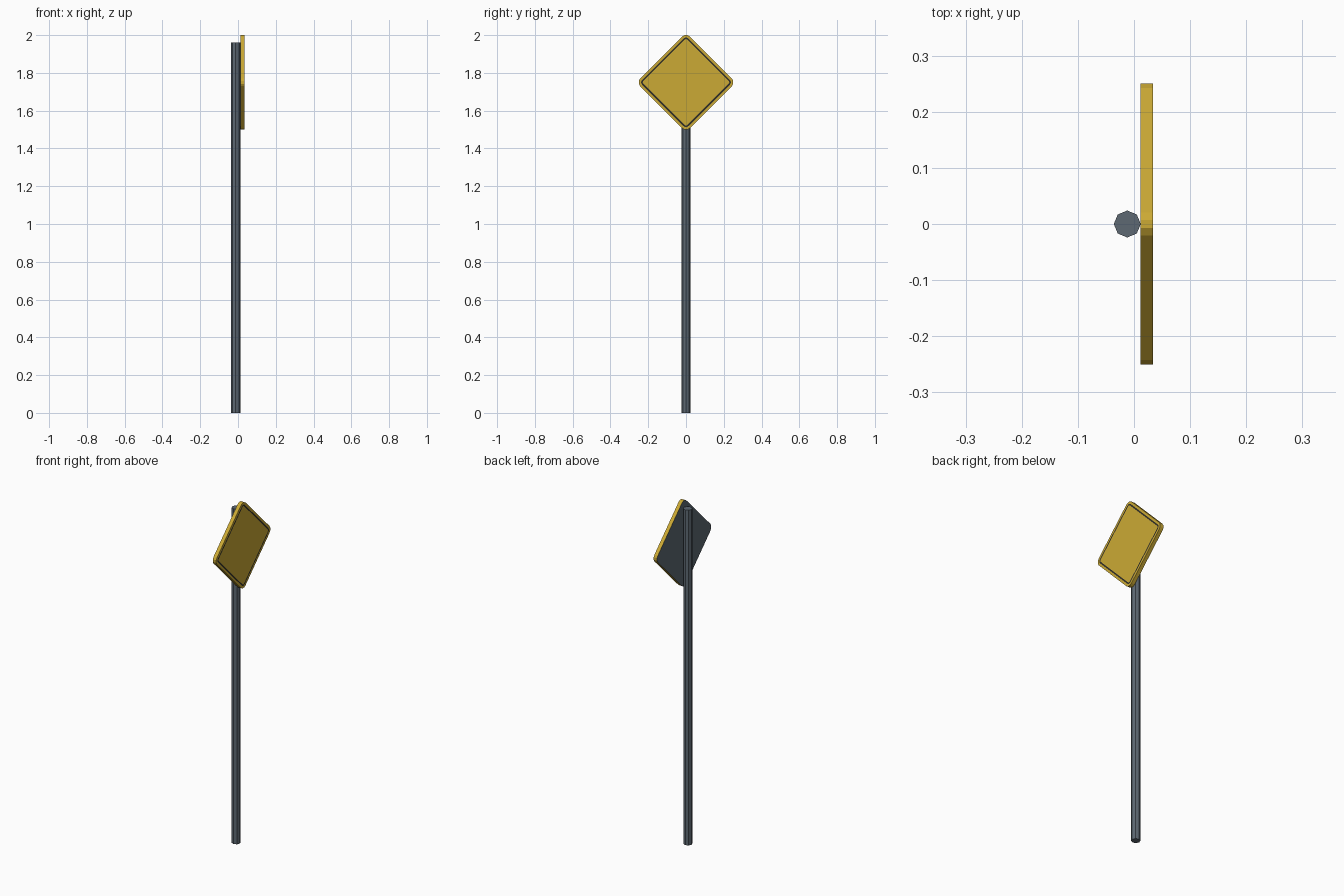
import bpy, bmesh
from math import radians, cos, sin
from mathutils import Vector

if "Cube" in bpy.data.objects:
    bpy.data.objects.remove(bpy.data.objects["Cube"])


def material(name, color):
    m = bpy.data.materials.new(name)
    m.diffuse_color = (*color, 1)
    m.use_nodes = True
    m.node_tree.nodes["Principled BSDF"].inputs["Base Color"].default_value = m.diffuse_color
    return m


yellow = material("sign_yellow", (0.60, 0.40, 0.035))
black = material("border_black", (0.03, 0.028, 0.02))
steel = material("dark_steel", (0.11, 0.14, 0.17))


def finish(bm, name, mats):
    bmesh.ops.recalc_face_normals(bm, faces=bm.faces)
    me = bpy.data.meshes.new(name)
    bm.to_mesh(me)
    bm.free()
    for m in mats:
        me.materials.append(m)
    ob = bpy.data.objects.new(name, me)
    bpy.context.collection.objects.link(ob)
    return ob


# Eight-sided post
H, R = 1.96, 0.024
bm = bmesh.new()
bmesh.ops.create_cone(bm, cap_ends=True, segments=8, radius1=R, radius2=R, depth=H)
bmesh.ops.translate(bm, verts=bm.verts, vec=(-0.012, 0, H / 2))
finish(bm, "post", [steel])

# Diamond plate with rounded corners, painted border on the front
X0, X1, ZC, HALF, CR = 0.012, 0.034, 1.75, 0.25, 0.029
reach = HALF - CR * cos(radians(15))
bm = bmesh.new()
verts = []
for corner in range(4):
    a = radians(90 * corner)
    for step in (-45, -15, 15, 45):
        b = a + radians(step)
        verts.append(bm.verts.new((X0, reach * cos(a) + CR * cos(b),
                                   ZC + reach * sin(a) + CR * sin(b))))
back = bm.faces.new(verts)
res = bmesh.ops.extrude_face_region(bm, geom=[back], use_keep_orig=True)
bmesh.ops.translate(bm, vec=(X1 - X0, 0, 0),
                    verts=[v for v in res["geom"] if isinstance(v, bmesh.types.BMVert)])
bmesh.ops.recalc_face_normals(bm, faces=bm.faces)
back.material_index = 1
front = max(bm.faces, key=lambda f: f.calc_center_median().x)
front.material_index = 0
for f in bm.faces:
    if f is not back:
        f.material_index = 0
# yellow rim, then black line, leaving the yellow centre
bmesh.ops.inset_region(bm, faces=[front], thickness=0.013, use_even_offset=True)
line = bmesh.ops.inset_region(bm, faces=[front], thickness=0.008, use_even_offset=True)
for f in line["faces"]:
    f.material_index = 2
finish(bm, "sign_plate", [yellow, steel, black])
